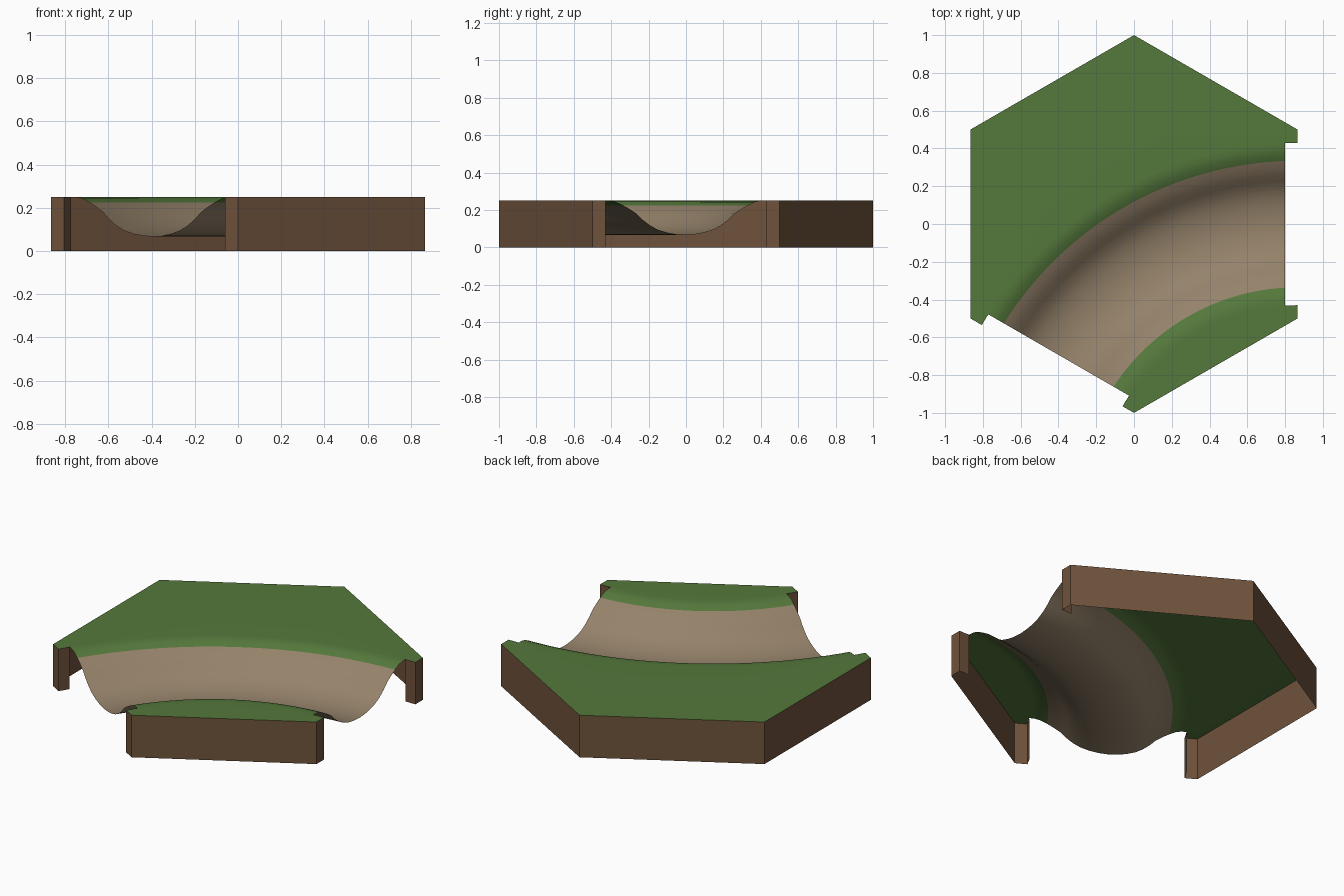
import bpy, bmesh, math
from mathutils import Vector

if "Cube" in bpy.data.objects:
    bpy.data.objects.remove(bpy.data.objects["Cube"])

H = 0.25                       # tile height
INSET = 0.066                  # how far the river mouth sits back from the hex edge
HALF = 0.43                    # half width of the river notch
C = Vector((math.sqrt(3) / 2, -1.5, 0))   # centre of the river bend
R = 1.5                        # bend radius
APOTHEM = math.sqrt(3) / 2


def material(name, rgb):
    m = bpy.data.materials.new(name)
    m.diffuse_color = (*rgb, 1)
    m.use_nodes = True
    m.node_tree.nodes["Principled BSDF"].inputs["Base Color"].default_value = m.diffuse_color
    return m


grass = material("grass", (0.09, 0.19, 0.045))
sand = material("sand", (0.30, 0.225, 0.145))
earth = material("earth", (0.16, 0.085, 0.045))


def make_object(name, bm, mats):
    me = bpy.data.meshes.new(name)
    bm.to_mesh(me)
    bm.free()
    ob = bpy.data.objects.new(name, me)
    bpy.context.collection.objects.link(ob)
    for m in mats:
        me.materials.append(m)
    return ob


def band(profile, inset):
    """Sweep (offset, height) points round the bend, then trim to the hexagon."""
    bm = bmesh.new()
    n = 48
    rows = []
    for d, z in profile:
        row = []
        for i in range(n + 1):
            a = math.radians(84 + 72 * i / n)
            row.append(bm.verts.new((C.x + (R + d) * math.cos(a), C.y + (R + d) * math.sin(a), z)))
        rows.append(row)
    for k in range(len(rows) - 1):
        mid = (profile[k][0] + profile[k + 1][0]) / 2
        for i in range(n):
            f = bm.faces.new((rows[k][i], rows[k + 1][i], rows[k + 1][i + 1], rows[k][i + 1]))
            f.material_index = 1 if abs(mid) < 0.335 else 0
    for k in range(6):
        a = math.radians(60 * k)
        nrm = Vector((math.cos(a), math.sin(a), 0))
        bmesh.ops.bisect_plane(bm, geom=bm.verts[:] + bm.edges[:] + bm.faces[:], dist=1e-6,
                               plane_co=nrm * (APOTHEM - (inset if k in (0, 4) else 0)),
                               plane_no=nrm, clear_outer=True)
    bmesh.ops.recalc_face_normals(bm, faces=bm.faces[:])
    if sum(f.normal.z for f in bm.faces) < 0:
        bmesh.ops.reverse_faces(bm, faces=bm.faces[:])
    return bm


# Top surface: grass banks and the curved, rounded river channel
half = [(0, .067), (.05, .07), (.1, .079), (.15, .095), (.19, .117), (.23, .148),
        (.262, .18), (.30, .205), (.335, .225), (.37, .242), (.40, .249), (HALF, H)]
channel = [(-d, z) for d, z in half[:0:-1]] + half
top = bmesh.new()
for prof, inset in ((channel, INSET),
                    ([(-0.7, H), (-HALF, H)], 0),
                    ([(HALF, H), (1.4, H)], 0)):
    part = band(prof, inset)
    tmp = bpy.data.meshes.new("tmp")
    part.to_mesh(tmp)
    part.free()
    top.from_mesh(tmp)
    bpy.data.meshes.remove(tmp)
bmesh.ops.remove_doubles(top, verts=top.verts[:], dist=1e-4)
ground = make_object("river_ground", top, [grass, sand])
for p in ground.data.polygons:
    p.use_smooth = True


# Earth side walls: open-bottomed strips, wrapping into the river notches
def mirror(p):
    """Reflect across the line from the bend centre through the middle of the bend."""
    ax = Vector((math.cos(math.radians(120)), math.sin(math.radians(120)), 0))
    v = Vector((p[0], p[1], 0)) - C
    q = C + 2 * v.dot(ax) * ax - v
    return (q.x, q.y)


def wall(name, start):
    path = start + [mirror(p) for p in reversed(start)]
    bm = bmesh.new()
    cols = [(bm.verts.new((x, y, 0)), bm.verts.new((x, y, H))) for x, y in path]
    mid = sum((Vector((*p, 0)) for p in path), Vector()) / len(path)
    for a, b in zip(cols, cols[1:]):
        bm.faces.new((a[0], b[0], b[1], a[1]))
    bm.normal_update()
    if sum(f.normal.dot(f.calc_center_median() - mid) * f.calc_area() for f in bm.faces) < 0:
        bmesh.ops.reverse_faces(bm, faces=bm.faces[:])
    return make_object(name, bm, [earth])


X = APOTHEM
wall("outer_wall", [(X - INSET, HALF), (X, HALF), (X, 0.5), (0, 1)])
wall("inner_wall", [(X - INSET, -HALF), (X, -HALF), (X, -0.5)])
